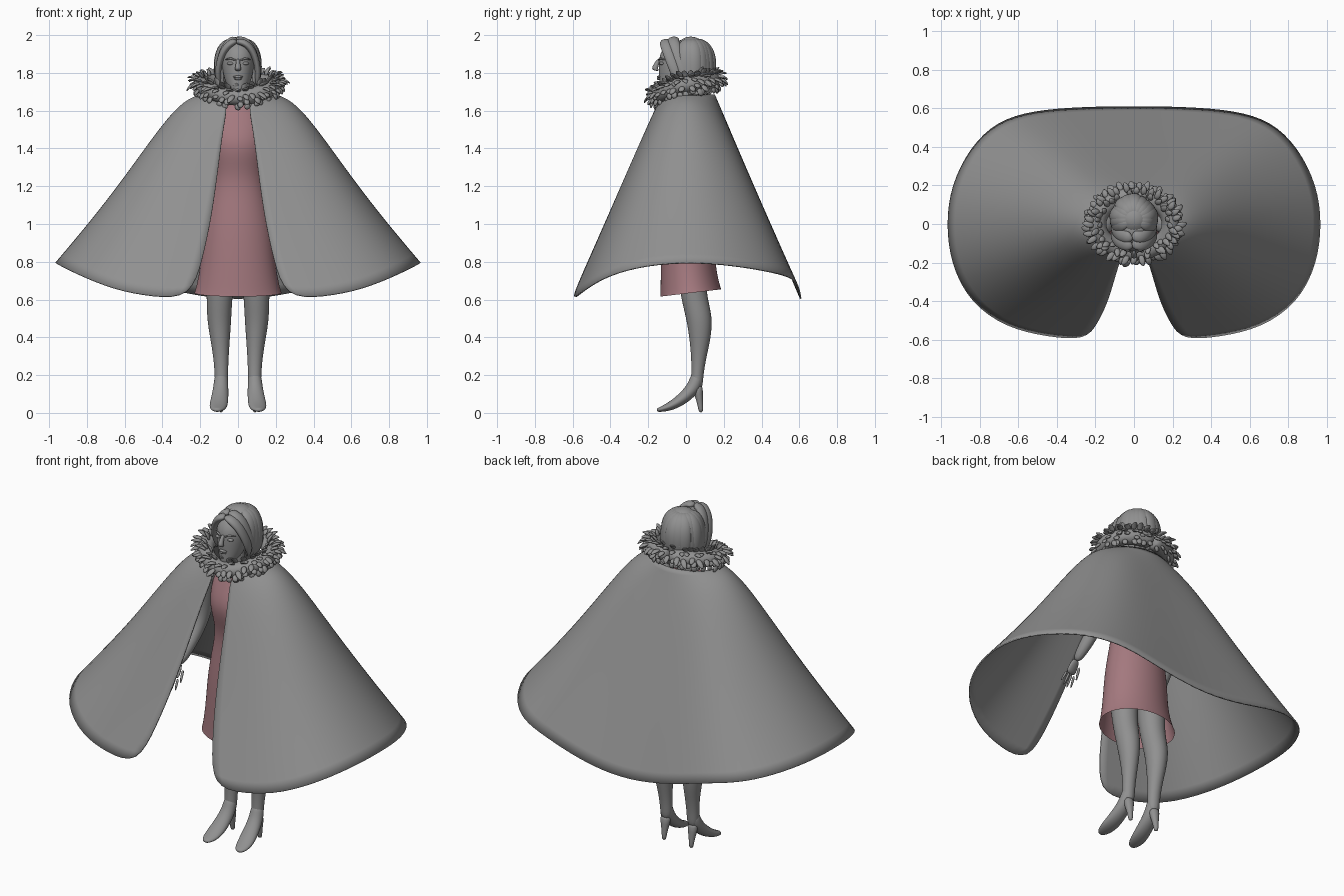
import bpy, bmesh, random
from math import sin, cos, pi, radians
from mathutils import Vector as V

random.seed(4)
cube = bpy.data.objects.get("Cube")
if cube:
    bpy.data.objects.remove(cube)


def material(name, rgb):
    m = bpy.data.materials.new(name)
    m.use_nodes = True
    m.diffuse_color = (*rgb, 1)
    m.node_tree.nodes["Principled BSDF"].inputs["Base Color"].default_value = (*rgb, 1)
    return m


GREY = material("mid grey", (0.28, 0.28, 0.28))
PINK = material("dusty pink", (0.37, 0.19, 0.21))


def tube(bm, pts, sides=12, ref=(1, 0, 0), flat=False, caps=True):
    """Loft elliptical rings (x, y, z, width along ref, width across ref)."""
    rings = []
    for i, p in enumerate(pts):
        c = V(p[:3])
        a, b = V(pts[max(i - 1, 0)][:3]), V(pts[min(i + 1, len(pts) - 1)][:3])
        t = V((0, 0, 1)) if flat else (b - a).normalized()
        u = V(ref)
        u = (u - t * u.dot(t)).normalized()
        v = t.cross(u)
        rings.append([bm.verts.new(c + u * p[3] * cos(k * 2 * pi / sides)
                                   + v * p[4] * sin(k * 2 * pi / sides)) for k in range(sides)])
    for lo, hi in zip(rings, rings[1:]):
        for k in range(sides):
            n = (k + 1) % sides
            bm.faces.new((lo[k], lo[n], hi[n], hi[k]))
    if caps:
        bm.faces.new(rings[0][::-1])
        bm.faces.new(rings[-1])


def finish(name, bm, mat, level=1):
    me = bpy.data.meshes.new(name)
    bm.to_mesh(me)
    bm.free()
    me.materials.append(mat)
    for f in me.polygons:
        f.use_smooth = True
    ob = bpy.data.objects.new(name, me)
    bpy.context.collection.objects.link(ob)
    if level:
        s = ob.modifiers.new("smooth", "SUBSURF")
        s.levels = s.render_levels = level
    return ob


def part(name, pts, mat=GREY, level=2, **kw):
    bm = bmesh.new()
    tube(bm, pts, **kw)
    return finish(name, bm, mat, level)


def blob(bm, centre, size):
    r = bmesh.ops.create_uvsphere(bm, u_segments=12, v_segments=8, radius=1)
    for v in r["verts"]:
        v.co = V(centre) + V([a * b for a, b in zip(v.co, size)])


# Cape: hem of one half from the front opening to the middle of the back
hem = [(.25, -.605, .61), (.45, -.585, .615), (.66, -.54, .655), (.85, -.41, .735),
       (.95, -.21, .785), (.975, 0, .8), (.95, .2, .79), (.85, .4, .76),
       (.71, .535, .73), (.52, .59, .70), (.27, .608, .63), (0, .612, .595)]
bm = bmesh.new()
columns = []
for side in (1, -1):
    for i, h in enumerate(hem):
        if side < 0 and i == len(hem) - 1:
            continue
        a = radians(-75 + 165 * i / (len(hem) - 1))
        top = V((.21 * cos(a), .155 * sin(a), 1.685 - .05 * max(0, -sin(a)) ** 2))
        col = []
        for t in (0, .1, .22, .38, .58, .8, 1):
            p = top.lerp(V(h), t)
            p.z += .9 * t * (1 - t) ** 4 * cos(a) ** 2
            if i == 0:
                p.x -= .05 * t * sin(pi * t)
            col.append(bm.verts.new((side * p.x, p.y, p.z)))
        columns.append((side * i if side > 0 else 2 * len(hem) - 2 - i, col))
columns = [c for _, c in sorted(columns, key=lambda c: c[0])]
for c, d in zip(columns, columns[1:]):
    for k in range(len(c) - 1):
        bm.faces.new((c[k], c[k + 1], d[k + 1], d[k]))
cape = finish("cape", bm, GREY, 2)
shell = cape.modifiers.new("thickness", "SOLIDIFY")
shell.thickness = .008

# Dress, open at the hem
part("dress", [(0, .025, .635, .235, .165), (0, .022, .66, .225, .16), (0, .01, .78, .2, .145),
               (0, .015, .95, .19, .145), (0, .015, 1.1, .165, .13), (0, 0, 1.25, .13, .1),
               (0, -.015, 1.36, .145, .118), (0, -.02, 1.43, .155, .125),
               (0, -.005, 1.52, .155, .1), (0, 0, 1.59, .13, .075), (0, 0, 1.63, .06, .055)],
     PINK, sides=20, caps=False)
part("neck", [(0, 0, 1.58, .06, .055), (0, -.01, 1.65, .05, .05), (0, -.025, 1.78, .05, .05)])

for s, tag in ((1, "left"), (-1, "right")):
    # Leg, shoe and heel
    part(tag + "_leg", [(s * .095, .03, .95, .085, .09), (s * .095, .03, .72, .078, .078),
                        (s * .098, .045, .6, .07, .07), (s * .1, .072, .5, .067, .072),
                        (s * .095, .075, .4, .055, .06), (s * .09, .068, .3, .042, .042),
                        (s * .088, .06, .2, .036, .032), (s * .088, .055, .12, .036, .035)])
    part(tag + "_shoe", [(s * .088, .062, .21, .036, .032), (s * .09, .05, .15, .04, .04),
                         (s * .094, .012, .1, .045, .036), (s * .1, -.045, .055, .05, .03),
                         (s * .106, -.095, .03, .048, .022), (s * .11, -.135, .018, .034, .014),
                         (s * .112, -.155, .014, .014, .009)])
    part(tag + "_heel", [(s * .09, .06, .15, .036, .03), (s * .09, .067, .1, .028, .024),
                         (s * .09, .076, .04, .014, .014), (s * .09, .08, 0, .013, .013)], level=1)

    # Arm, palm and fingers
    part(tag + "_arm", [(s * .12, 0, 1.6, .05, .05), (s * .175, 0, 1.55, .055, .055),
                        (s * .215, .02, 1.4, .045, .05), (s * .25, .02, 1.24, .04, .042),
                        (s * .275, -.06, 1.12, .038, .04), (s * .29, -.15, 1.02, .026, .026)])
    bm = bmesh.new()
    wrist, along = V((s * .29, -.15, 1.02)), V((s * .08, -.5, -.85)).normalized()
    across = V((s, .25, 0)).normalized()

    def limb(off, start, end, r):
        ps = [wrist + across * off * f + along * d
              for f, d in ((1, start), (1.2, (start + end) / 2), (1.4, end))]
        tube(bm, [(*p, r * k, r * k) for p, k in zip(ps, (1, .9, .5))], sides=6, ref=across)

    tube(bm, [(*(wrist + along * d), w, .014) for d, w in ((-.02, .024), (.03, .036), (.075, .038))],
         ref=across)
    for k in range(4):
        limb(.022 * (k - 1.5), .065, .15 - .012 * abs(k - 1.3), .009)
    limb(-.045, .01, .085, .01)
    finish(tag + "_hand", bm, GREY)

# Head
part("head", [(0, -.108, 1.695, .024, .03), (0, -.085, 1.715, .05, .058),
              (0, -.055, 1.765, .074, .088), (0, -.045, 1.83, .086, .102),
              (0, -.04, 1.89, .09, .105), (0, -.03, 1.94, .078, .088), (0, -.02, 1.975, .04, .05)],
     flat=True, sides=16)
part("nose", [(0, -.14, 1.875, .01, .012), (0, -.155, 1.85, .011, .014), (0, -.168, 1.822, .018, .018),
              (0, -.152, 1.81, .014, .012)], flat=True)
bm = bmesh.new()
for z, w in ((1.779, .026), (1.769, .021)):
    blob(bm, (0, -.143, z), (w, .011, .007))
finish("lips", bm, GREY, 0)
bm = bmesh.new()
for s in (1, -1):
    blob(bm, (s * .038, -.127, 1.85), (.02, .014, .009))
    tube(bm, [(s * .014, -.144, 1.868, .004, .004), (s * .04, -.137, 1.877, .006, .006),
              (s * .066, -.112, 1.87, .003, .003)], sides=6, ref=(0, 0, 1))
finish("eyes_and_brows", bm, GREY, 0)

# Hair: cap, hanging locks around the back and sides, swept fringe
bm = bmesh.new()
blob(bm, (0, .025, 1.865), (.115, .11, .13))
finish("hair_cap", bm, GREY, 1)
bm = bmesh.new()
for k in range(13):
    a = radians(-25 + 230 * k / 12)
    wob = random.uniform(-.008, .008)
    path = ((.02, 1.975), (.07, 1.965), (.105 + wob, 1.91), (.112 + wob, 1.83), (.105, 1.76), (.085, 1.71))
    size = (.018, .034, .04, .04, .036, .014)
    tube(bm, [(r * cos(a), .025 + r * sin(a), z, w, w * .55) for (r, z), w in zip(path, size)],
         sides=8, ref=(-sin(a), cos(a), 0))
for s in (1, -1):
    for lift in (0, 1):
        y, z = .04 * lift, .012 * lift
        tube(bm, [(-.012, -.095 + y, 1.965 + z, .028, .016), (s * .03, -.112 + y, 1.965 + z, .036, .022),
                  (s * .072, -.1 + y, 1.93 + z, .034, .022), (s * .1, -.075 + y, 1.86, .034, .018),
                  (s * .108, -.05 + y, 1.79, .03, .018), (s * .098, -.035 + y, 1.735, .012, .008)],
             sides=8, ref=(0, 1, 0))
finish("hair_locks", bm, GREY, 2)


# Fur collar: soft core ring with leaf-shaped tufts
def ring(a):
    return V((.19 * cos(a), .145 * sin(a), 1.738 + .018 * sin(a) - .05 * max(0, -sin(a)) ** 2))


bm = bmesh.new()
tube(bm, [(*ring(pi / 2 + k * pi / 16), .045, .048) for k in range(33)], ref=(0, 0, 1))
finish("fur_core", bm, GREY, 1)
bm = bmesh.new()
count = 34
for row, b in enumerate((-50, -10, 30, 70, 110)):
    for k in range(count):
        a = 2 * pi * (k + .5 * (row % 2)) / count + random.uniform(-.06, .06)
        q = radians(b + random.uniform(-14, 14))
        out, up = V((cos(a), sin(a), 0)), V((0, 0, 1))
        n = out * cos(q) + up * sin(q)
        fall = (out * sin(q) - up * cos(q)) * (1 if b > 0 else .5)
        sweep = V((-sin(a), cos(a), 0))
        p = ring(a) + n * .036
        size = random.uniform(.05, .075)
        tip = p + (n * .45 + fall * .75 + sweep * random.uniform(-.4, .4)) * size
        mid = p.lerp(tip, .5) + n * .012
        tube(bm, [(*p, .014, .01), (*mid, .024, .01), (*tip, .003, .003)], sides=6, ref=sweep)
finish("fur_tufts", bm, GREY, 1)
